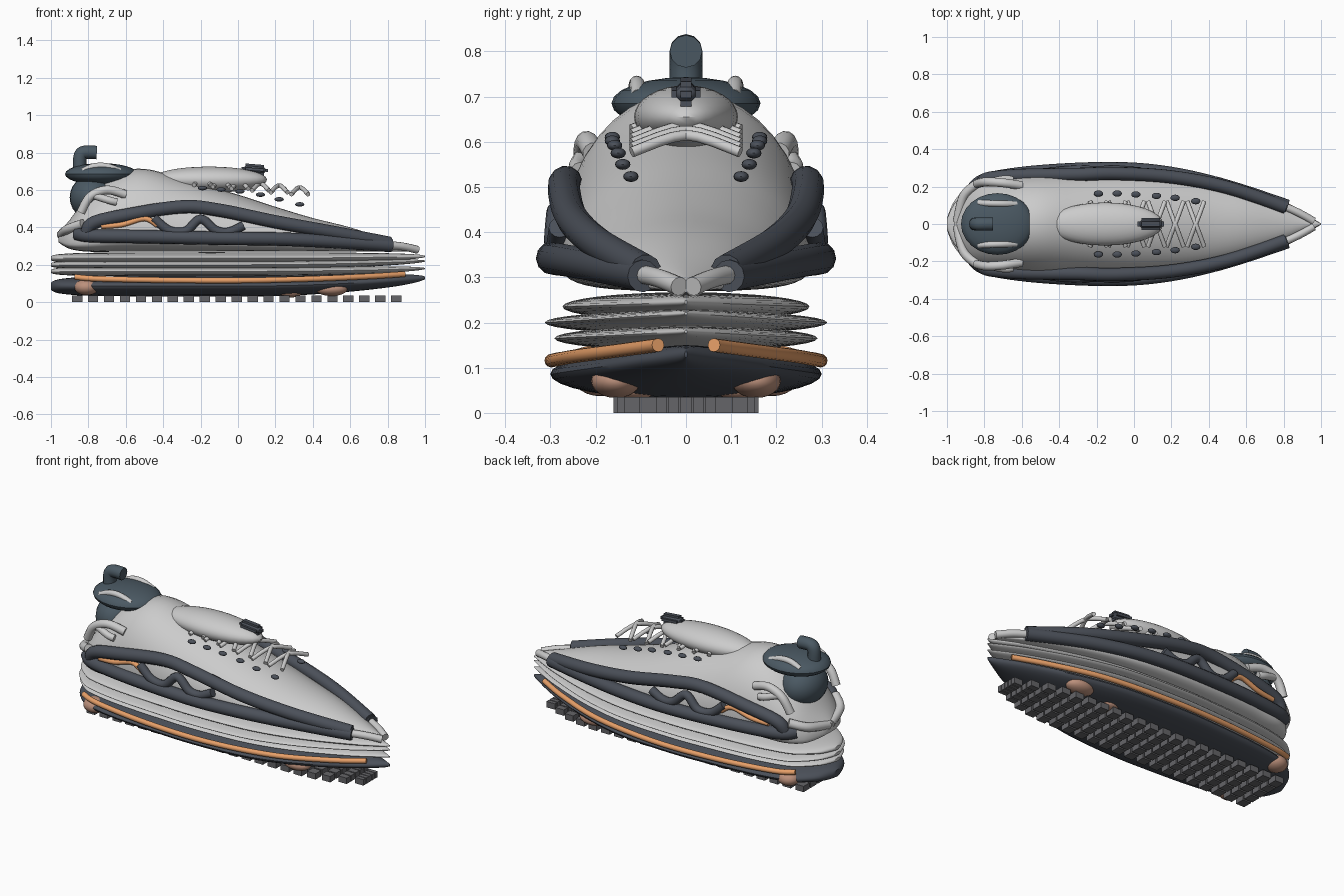
import bpy, bmesh, math
from mathutils import Vector

if "Cube" in bpy.data.objects:
    bpy.data.objects.remove(bpy.data.objects["Cube"])


def material(name, rgb):
    m = bpy.data.materials.new(name)
    m.diffuse_color = (*rgb, 1)
    m.use_nodes = True
    m.node_tree.nodes["Principled BSDF"].inputs["Base Color"].default_value = m.diffuse_color
    return m


NAVY = material("navy", (0.07, 0.08, 0.10))
TEAL = material("slate", (0.07, 0.10, 0.125))
ORANGE = material("orange", (0.80, 0.35, 0.14))
COPPER = material("copper", (0.50, 0.28, 0.20))
RUBBER = material("rubber", (0.13, 0.13, 0.14))


def resample(pts, steps):
    """Smooth path through points of any dimension (Catmull-Rom)."""
    out, n = [], len(pts)
    for i in range(n - 1):
        quad = zip(pts[max(i - 1, 0)], pts[i], pts[i + 1], pts[min(i + 2, n - 1)])
        quad = list(quad)
        for s in range(steps):
            t = s / steps
            out.append(tuple(
                0.5 * (2 * b + (c - a) * t + (2 * a - 5 * b + 4 * c - d) * t * t
                       + (3 * b - a - 3 * c + d) * t ** 3) for a, b, c, d in quad))
    out.append(tuple(pts[-1]))
    return out


def finish(name, bm, mat=None, angle=40):
    bmesh.ops.recalc_face_normals(bm, faces=bm.faces)
    me = bpy.data.meshes.new(name)
    bm.to_mesh(me)
    bm.free()
    ob = bpy.data.objects.new(name, me)
    bpy.context.collection.objects.link(ob)
    if mat:
        me.materials.append(mat)
    bpy.ops.object.select_all(action='DESELECT')
    ob.select_set(True)
    bpy.context.view_layer.objects.active = ob
    if angle:
        bpy.ops.object.shade_smooth_by_angle(angle=math.radians(angle))
    return ob


def loft(name, rings, mat=None):
    bm = bmesh.new()
    rows = [[bm.verts.new(p) for p in r] for r in rings]
    n = len(rows[0])
    for a, b in zip(rows, rows[1:]):
        for i in range(n):
            bm.faces.new((a[i], a[(i + 1) % n], b[(i + 1) % n], b[i]))
    bm.faces.new(rows[0])
    bm.faces.new(rows[-1])
    return finish(name, bm, mat)


def tube(name, pts, r, mat=None, steps=6, sides=12):
    path = [Vector(p) for p in resample(pts, steps)]
    rings, side = [], None
    for i, p in enumerate(path):
        d = (path[min(i + 1, len(path) - 1)] - path[max(i - 1, 0)]).normalized()
        if side is None:
            side = d.cross(Vector((0, 0, 1)) if abs(d.z) < 0.9 else Vector((0, 1, 0)))
        side = (side - d * side.dot(d)).normalized()
        up = d.cross(side)
        rings.append([p + r * (math.cos(a) * side + math.sin(a) * up)
                      for a in (2 * math.pi * k / sides for k in range(sides))])
    return loft(name, rings, mat)


def ellipsoid(name, c, r, mat=None, seg=24):
    bm = bmesh.new()
    bmesh.ops.create_uvsphere(bm, u_segments=seg, v_segments=seg // 2, radius=1)
    for v in bm.verts:
        v.co = [c[k] + v.co[k] * r[k] for k in range(3)]
    return finish(name, bm, mat)


def both_tubes(name, pts, r, mat=None):
    for s, tag in ((-1, "near"), (1, "far")):
        tube(f"{name}_{tag}", [(x, s * y, z) for x, y, z in pts], r, mat)


# Sole layers: one plan outline, different heights
OUTLINE = resample([(-1, .03), (-.96, .12), (-.88, .20), (-.8, .24), (-.6, .275),
                    (-.3, .295), (-.1, .30), (.2, .285), (.4, .25), (.6, .19),
                    (.8, .11), (.9, .06), (1, .003)], 4)


def half_width(x):
    return min(OUTLINE, key=lambda p: abs(p[0] - x))[1]


def sole_layer(name, scale, back, mid, front, h, mat=None):
    rings = []
    for x, w in OUTLINE:
        zc = mid + (back - mid) * x * x if x < 0 else mid + (front - mid) * x * x
        t = h * (w / 0.3) ** 0.45
        rings.append([(x, scale * w * math.cos(a), zc + t * math.sin(a))
                      for a in (2 * math.pi * k / 32 for k in range(32))])
    loft(name, rings, mat)


sole_layer("outsole", 1.0, .085, .086, .13, .056, NAVY)
sole_layer("midsole_lower", .97, .165, .165, .18, .027)
sole_layer("midsole_rim", 1.04, .20, .20, .22, .026)
sole_layer("midsole_top", .91, .235, .235, .245, .032)

# Tread blocks
bm = bmesh.new()
for i in range(21):
    x = -.86 + i * .0853
    k = min(1, half_width(x) / .2)
    for j in range(-2, 3):
        cube = bmesh.ops.create_cube(bm, size=1)["verts"]
        for v in cube:
            v.co = (x + v.co.x * .055, j * .066 * k + v.co.y * .056 * k, .0175 + v.co.z * .035)
finish("tread_blocks", bm, RUBBER, 0)

# Sole stripe and copper pods
both_tubes("sole_stripe", [(x, half_width(x) * .98 + .003, z) for x, z in
           ((-.87, .135), (-.75, .125), (-.4, .118), (0, .116), (.4, .125), (.7, .138), (.89, .15))],
           .015, ORANGE)
for s in (-1, 1):
    ellipsoid("heel_pod", (-.81, s * .19, .08), (.065, .06, .043), COPPER)
    ellipsoid("forefoot_pod", (.5, s * .155, .07), (.085, .055, .037), COPPER)
    ellipsoid("arch_pod", (.28, s * .12, .05), (.06, .05, .025), COPPER)

# Upper: egg-shaped sections (x, half width, bottom, top)
rings = []
for x, w, zb, zt in resample([(-.96, .05, .32, .37), (-.9, .17, .285, .44), (-.8, .235, .27, .57),
                              (-.65, .26, .27, .685), (-.5, .275, .27, .713), (-.3, .28, .27, .66),
                              (0, .275, .27, .575), (.2, .255, .27, .51), (.4, .22, .27, .45),
                              (.6, .165, .27, .40), (.8, .09, .27, .335), (.95, .012, .27, .29)], 4):
    zm = zb + .22 * (zt - zb)
    ring = []
    for k in range(40):
        c, s = math.cos(math.pi * k / 20), math.sin(math.pi * k / 20)
        if s >= 0:
            ring.append((x, w * c, zm + (zt - zm) * s))
        else:
            ring.append((x, w * math.copysign(abs(c) ** .6, c), zm - (zm - zb) * abs(s) ** .6))
    rings.append(ring)
loft("upper", rings)

# Side frame tubes and trim
both_tubes("upper_frame", [(-.81, .225, .37), (-.77, .245, .425), (-.6, .26, .465), (-.3, .265, .51),
                           (-.1, .27, .492), (.2, .252, .43), (.5, .195, .375), (.81, .09, .315)],
           .036, NAVY)
both_tubes("lower_frame", [(-.86, .19, .365), (-.78, .24, .355), (-.5, .28, .35), (-.1, .296, .342),
                           (.2, .27, .338), (.5, .2, .325), (.82, .095, .303)], .036, NAVY)
both_tubes("side_zigzag", [(-.45, .28, .45), (-.37, .285, .385), (-.28, .29, .38), (-.2, .285, .445),
                           (-.12, .29, .385), (-.05, .285, .375), (.03, .28, .41)], .024, NAVY)
both_tubes("side_accent", [(-.73, .262, .405), (-.62, .272, .415), (-.5, .278, .447), (-.43, .282, .41)],
           .014, ORANGE)
both_tubes("toe_trim", [(.78, .105, .308), (.88, .06, .298), (.96, .015, .28)], .021)
both_tubes("heel_trim", [(-.83, .22, .42), (-.91, .15, .39), (-.945, .01, .36)], .025)
both_tubes("heel_strap", [(-.84, .215, .48), (-.79, .225, .565), (-.7, .22, .60), (-.6, .205, .575)], .024)
both_tubes("heel_strap_brace", [(-.77, .225, .57), (-.69, .24, .545), (-.65, .235, .535)], .02)

# Heel counter, collar and pull tab
ellipsoid("heel_counter", (-.78, 0, .56), (.12, .15, .12), TEAL)
ellipsoid("collar", (-.73, 0, .685), (.195, .165, .058), TEAL)
both_tubes("collar_strip", [(-.83, .112, .70), (-.77, .11, .726), (-.7, .108, .726), (-.63, .106, .70)], .017)
tube("pull_tab", [(-.845, 0, .69), (-.845, 0, .77), (-.825, 0, .80), (-.755, 0, .80)], .036, TEAL)

# Tongue and its tab
ellipsoid("tongue", (-.155, 0, .655), (.31, .115, .07), seg=32)
bm = bmesh.new()
bmesh.ops.create_cube(bm, size=1)
for v in bm.verts:
    v.co = (.09 + v.co.x * .14, v.co.y * .065, .71 + v.co.z * .055 - v.co.x * .012)
bmesh.ops.bevel(bm, geom=bm.edges[:], offset=.02, segments=3, affect='EDGES')
finish("tongue_tab", bm, NAVY)

# Eyelets and crossed laces
EYELETS = [(-.19, .163, .61), (-.09, .163, .602), (.01, .158, .592),
           (.12, .15, .575), (.22, .14, .55), (.33, .122, .523)]
for i, (x, y, z) in enumerate(EYELETS):
    for s in (-1, 1):
        ellipsoid("eyelet", (x, s * y, z), (.025, .017, .012), NAVY, 16)
        base = .632 - .01 * i
        tube("lace", [(x - .045, -s * .12, base - .005), (x - .012, -s * .03, base + .028),
                      (x + .012, s * .03, base + .028), (x + .045, s * .12, base - .005)],
             .012, steps=3, sides=10)
